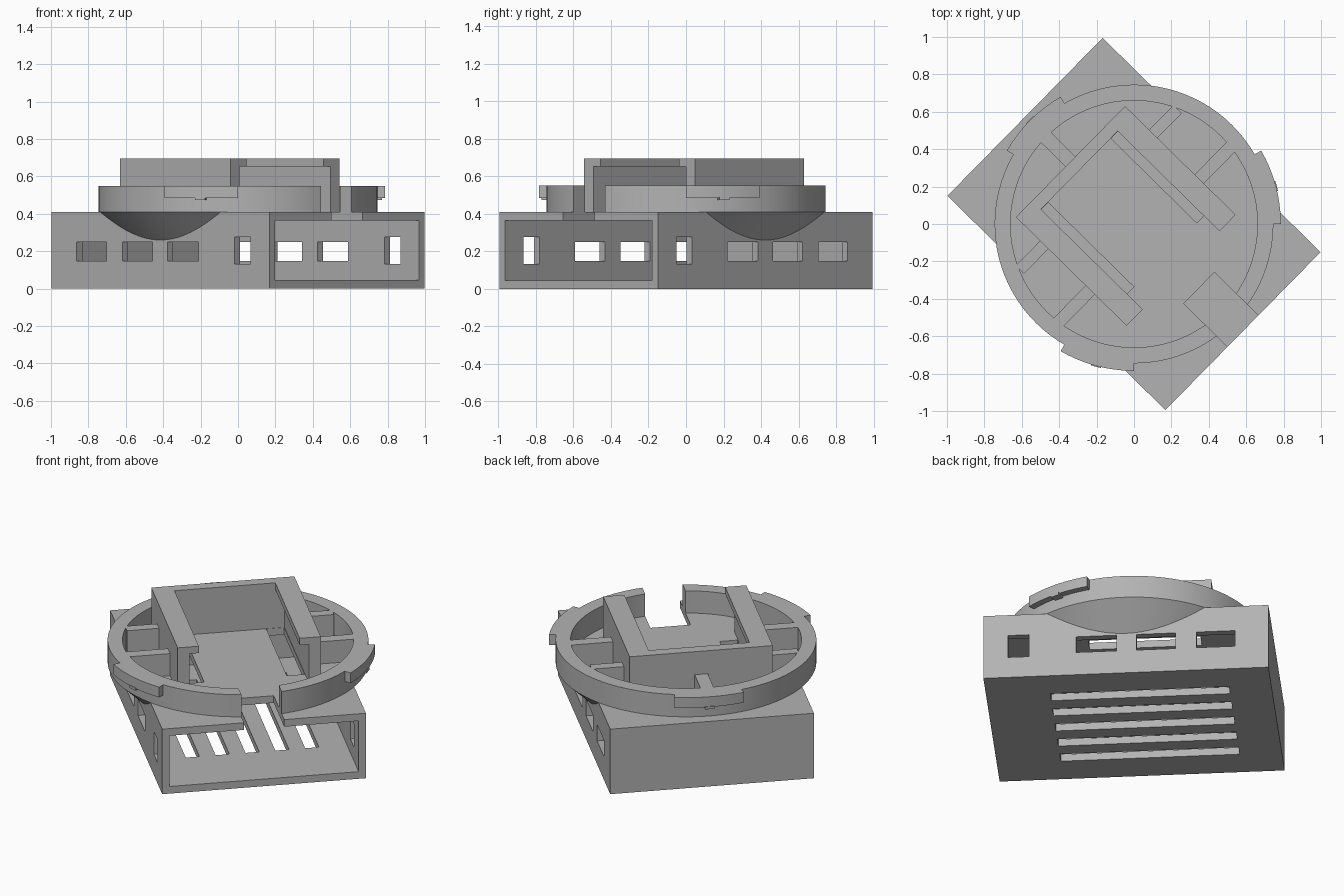
import bpy, bmesh, math
from mathutils import Matrix

cube = bpy.data.objects.get("Cube")
if cube:
    bpy.data.objects.remove(cube, do_unlink=True)

grey = bpy.data.materials.new("plain grey")
grey.use_nodes = True
colour = (0.45, 0.45, 0.45, 1)
grey.diffuse_color = colour
grey.node_tree.nodes["Principled BSDF"].inputs["Base Color"].default_value = colour

# The whole model is laid out along its own axes, then turned
TURN = math.radians(-44.5)
RIM, INNER, TOP, RING_TOP = 0.745, 0.66, 0.41, 0.55
parts = []


def add(name, bm, keep=True):
    bmesh.ops.recalc_face_normals(bm, faces=bm.faces)
    mesh = bpy.data.meshes.new(name)
    bm.to_mesh(mesh)
    bm.free()
    ob = bpy.data.objects.new(name, mesh)
    bpy.context.collection.objects.link(ob)
    if keep:
        mesh.materials.append(grey)
        parts.append(ob)
    else:
        ob.hide_render = True
    return ob


def box(name, x, y, z, keep=True):
    bm = bmesh.new()
    bmesh.ops.create_cube(bm, size=1)
    for v in bm.verts:
        v.co = [lim[0] + (c + 0.5) * (lim[1] - lim[0]) for c, lim in zip(v.co, (x, y, z))]
    return add(name, bm, keep)


def sweep(name, profile, start=0, end=360, steps=120):
    """Turn a closed (radius, height) profile about z, whole or part way."""
    bm = bmesh.new()
    whole = end - start == 360
    rows = []
    for i in range(steps if whole else steps + 1):
        a = math.radians(start + (end - start) * i / steps)
        rows.append([bm.verts.new((r * math.cos(a), r * math.sin(a), z)) for r, z in profile])
    n = len(profile)
    for i in range(steps):
        a, b = rows[i], rows[(i + 1) % len(rows)]
        for j in range(n):
            k = (j + 1) % n
            bm.faces.new((a[j], a[k], b[k], b[j]))
    if not whole:
        bm.faces.new(rows[0])
        bm.faces.new(rows[-1][::-1])
    return add(name, bm)


def cut(ob, *limits):
    """Subtract a box from an object."""
    cutter = box("cutter", *limits, keep=False)
    mod = ob.modifiers.new("cut", "BOOLEAN")
    mod.operation = "DIFFERENCE"
    mod.solver = "EXACT"
    mod.object = cutter
    bpy.context.view_layer.update()
    result = bpy.data.meshes.new_from_object(
        ob.evaluated_get(bpy.context.evaluated_depsgraph_get()))
    ob.modifiers.clear()
    ob.data = result
    bpy.data.objects.remove(cutter, do_unlink=True)


# Housing: hollow box open at one end
housing = box("housing", (-0.817, 0.817), (-0.592, 0.592), (0, TOP))
cut(housing, (-0.775, 1), (-0.55, 0.55), (0.045, 0.365))
for x in ((-0.627, -0.405), (-0.285, -0.06), (0.055, 0.285)):
    cut(housing, x, (-1, 1), (0.147, 0.25))
cut(housing, (0.556, 0.676), (-1, 1), (0.132, 0.276))

# Floor vents, roof slits and roof notch
for i in range(-2, 3):
    y = i * 0.1735
    cut(housing, (-0.575, 0.45), (y - 0.04, y + 0.04), (-0.1, 0.1))
for y in ((-0.344, -0.24), (0.24, 0.344)):
    cut(housing, (-0.408, 0.235), y, (0.3, 0.5))
cut(housing, (0.488, 1), (-0.117, 0.117), (0.3, 0.5))

# Ring with a gap over the notch
ring = sweep("ring", [(INNER, TOP), (RIM, TOP), (RIM, RING_TOP), (INNER, RING_TOP)])
cut(ring, (0.4, 1), (-0.117, 0.117), (0.3, 0.7))

# Sloped supports beneath the overhanging sides of the ring
support = sweep("ring_supports", [(0.4, 0.25), (0.582, 0.25), (RIM, TOP), (0.4, TOP)])
cut(support, (-1, 1), (-0.591, 0.591), (0, 1))

# Locking tabs, each with a small bump below
for i in range(3):
    a = 44.5 + i * 120
    sweep("tab", [(0.73, 0.485), (0.785, 0.485), (0.785, RING_TOP), (0.73, RING_TOP)],
          a, a + 30, 16)
    sweep("tab_bump", [(0.74, 0.474), (0.79, 0.474), (0.79, 0.49), (0.74, 0.49)],
          a + 13, a + 17, 4)

# U-shaped holder with overhanging lips
holder = box("holder", (-0.476, 0.353), (-0.416, 0.416), (TOP, 0.695))
cut(holder, (-0.41, 1), (-0.293, 0.293), (0.3, 1))
cut(holder, (-0.41, 1), (-0.346, 0.346), (0.3, 0.652))

# Ribs joining holder and ring
for x in ((-0.295, -0.233), (0.046, 0.115)):
    reach = math.sqrt(0.67 ** 2 - max(abs(c) for c in x) ** 2)
    for s in (-1, 1):
        box("side_rib", x, sorted((s * 0.41, s * reach)), (TOP, RING_TOP))
box("back_rib", (-0.67, -0.47), (-0.038, 0.038), (TOP, RING_TOP))

# Turn everything into place and shade
for ob in parts:
    ob.data.transform(Matrix.Rotation(TURN, 4, "Z"))
bpy.ops.object.select_all(action="DESELECT")
for ob in parts:
    ob.select_set(True)
bpy.context.view_layer.objects.active = housing
bpy.ops.object.shade_smooth_by_angle(angle=math.radians(25))
